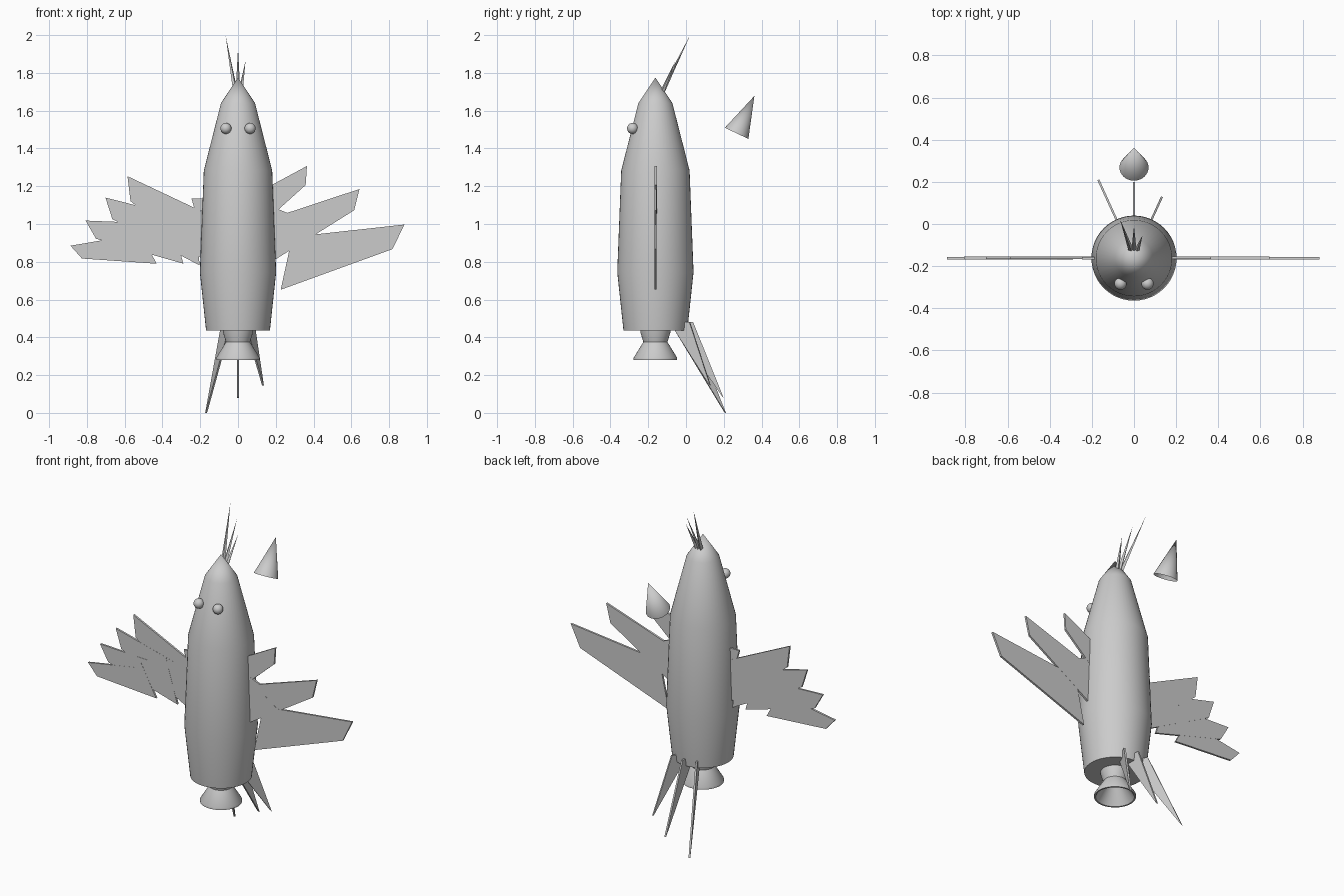
import bpy, bmesh, math
from mathutils import Vector, Matrix

if "Cube" in bpy.data.objects:
    bpy.data.objects.remove(bpy.data.objects["Cube"])

AXIS_Y = -0.162

grey = bpy.data.materials.new("plain_grey")
grey.diffuse_color = (0.6, 0.6, 0.6, 1)
grey.use_nodes = True
grey.node_tree.nodes["Principled BSDF"].inputs["Base Color"].default_value = grey.diffuse_color


def finish(name, bm, smooth=False):
    bmesh.ops.recalc_face_normals(bm, faces=bm.faces)
    me = bpy.data.meshes.new(name)
    bm.to_mesh(me)
    bm.free()
    me.materials.append(grey)
    ob = bpy.data.objects.new(name, me)
    bpy.context.collection.objects.link(ob)
    if smooth:
        bpy.ops.object.select_all(action='DESELECT')
        ob.select_set(True)
        bpy.context.view_layer.objects.active = ob
        bpy.ops.object.shade_smooth_by_angle(angle=math.radians(35))
    return ob


def lathe(name, profile, segments=48):
    """Spin (radius, z) points round the body axis."""
    bm = bmesh.new()
    vs = [bm.verts.new((r, 0, z)) for r, z in profile]
    es = [bm.edges.new(p) for p in zip(vs, vs[1:])]
    bmesh.ops.spin(bm, geom=vs + es, cent=(0, 0, 0), axis=(0, 0, 1),
                   angle=2 * math.pi, steps=segments, use_merge=True)
    bmesh.ops.remove_doubles(bm, verts=bm.verts, dist=1e-5)
    bmesh.ops.translate(bm, verts=bm.verts, vec=(0, AXIS_Y, 0))
    return finish(name, bm, True)


def plate(name, points, thickness, matrix):
    """Flat plate from (x, z) points, placed by a matrix."""
    bm = bmesh.new()
    f = bm.faces.new([bm.verts.new((x, -thickness / 2, z)) for x, z in points])
    new = bmesh.ops.extrude_face_region(bm, geom=[f])["geom"]
    bmesh.ops.translate(bm, vec=(0, thickness, 0),
                        verts=[g for g in new if isinstance(g, bmesh.types.BMVert)])
    bmesh.ops.transform(bm, matrix=matrix, verts=bm.verts)
    return finish(name, bm)


def cone(name, base, tip, radius, segments, capped, smooth):
    base, tip = Vector(base), Vector(tip)
    d = tip - base
    bm = bmesh.new()
    bmesh.ops.create_cone(bm, cap_ends=capped, segments=segments, radius1=radius,
                          radius2=0, depth=d.length)
    m = Matrix.Translation((base + tip) / 2) @ d.to_track_quat('Z', 'Y').to_matrix().to_4x4()
    bmesh.ops.transform(bm, matrix=m, verts=bm.verts)
    return finish(name, bm, smooth)


# Body and rocket nozzle
lathe("body", [(0, 0.436), (0.169, 0.436), (0.202, 0.745), (0.181, 1.283),
               (0.09, 1.64), (0, 1.775)])
lathe("nozzle", [(0, 0.45), (0.082, 0.45), (0.079, 0.425), (0.064, 0.375), (0.115, 0.292),
                 (0.115, 0.28), (0.106, 0.28), (0.05, 0.37), (0, 0.37)])

# Eyes
for side, x in (("left", -0.064), ("right", 0.064)):
    bm = bmesh.new()
    bmesh.ops.create_uvsphere(bm, u_segments=24, v_segments=16, radius=0.029,
                              matrix=Matrix.Translation((x, -0.283, 1.506)))
    finish("eye_" + side, bm, True)

# Loose cone behind the head
cone("beak", (0.0, 0.268, 1.48), (0, 0.362, 1.678), 0.069, 32, False, True)

# Crest spikes
for i, (bx, tip) in enumerate([(-0.012, (-0.066, 0.022, 2.0)), (0, (0, -0.01, 1.93)),
                               (0.012, (0.04, -0.055, 1.865))]):
    cone(f"crest_spike_{i + 1}", (bx, -0.13, 1.69), tip, 0.013, 4, True, False)

# Wing feathers: one outline measured from the tip, scaled and turned
FEATHER = [(0, 0), (-0.063, -0.13), (-0.655, -0.345), (-0.58, 0), (-0.5, -0.055)]


def feather(name, side, tip, scale, degrees, offset):
    rot = Matrix.Rotation(math.radians(degrees), 2)
    pts = []
    for p in FEATHER:
        q = rot @ Vector(p) * scale
        pts.append((side * (tip[0] + q.x), tip[1] + q.y))
    plate(name, pts, 0.012, Matrix.Translation((0, AXIS_Y + offset, 0)))


right_wing = [((0.881, 0.997), 1.0, 0), ((0.643, 1.185), 0.8, 12), ((0.365, 1.307), 0.7, 22)]
left_wing = [((0.887, 0.885), 0.63, -16), ((0.807, 1.018), 0.765, -4),
             ((0.702, 1.14), 0.83, 8), ((0.585, 1.253), 0.92, 19)]
for label, side, wing in (("right", 1, right_wing), ("left", -1, left_wing)):
    for i, (tip, scale, deg) in enumerate(wing):
        feather(f"{label}_wing_feather_{i + 1}", side, tip, scale, deg, 0.0007 * i)
plate("left_wing_root", [(-0.246, 1.135), (-0.15, 1.135), (-0.15, 1.05), (-0.232, 1.085)],
      0.012, Matrix.Translation((0, AXIS_Y, 0)))

# Tail blades, standing on radial planes behind the body
for i, (deg, r, z) in enumerate([(24.5, 0.408, 0.0), (0, 0.362, 0.078), (-24.5, 0.32, 0.145)]):
    m = Matrix.Translation((0, AXIS_Y, 0)) @ Matrix.Rotation(math.radians(90 + deg), 4, 'Z')
    plate(f"tail_blade_{i + 1}",
          [(0.2, 0.48), (0.165, 0.48), (0.115, 0.436), (r - 0.008, z + 0.008), (r, z)], 0.01, m)
